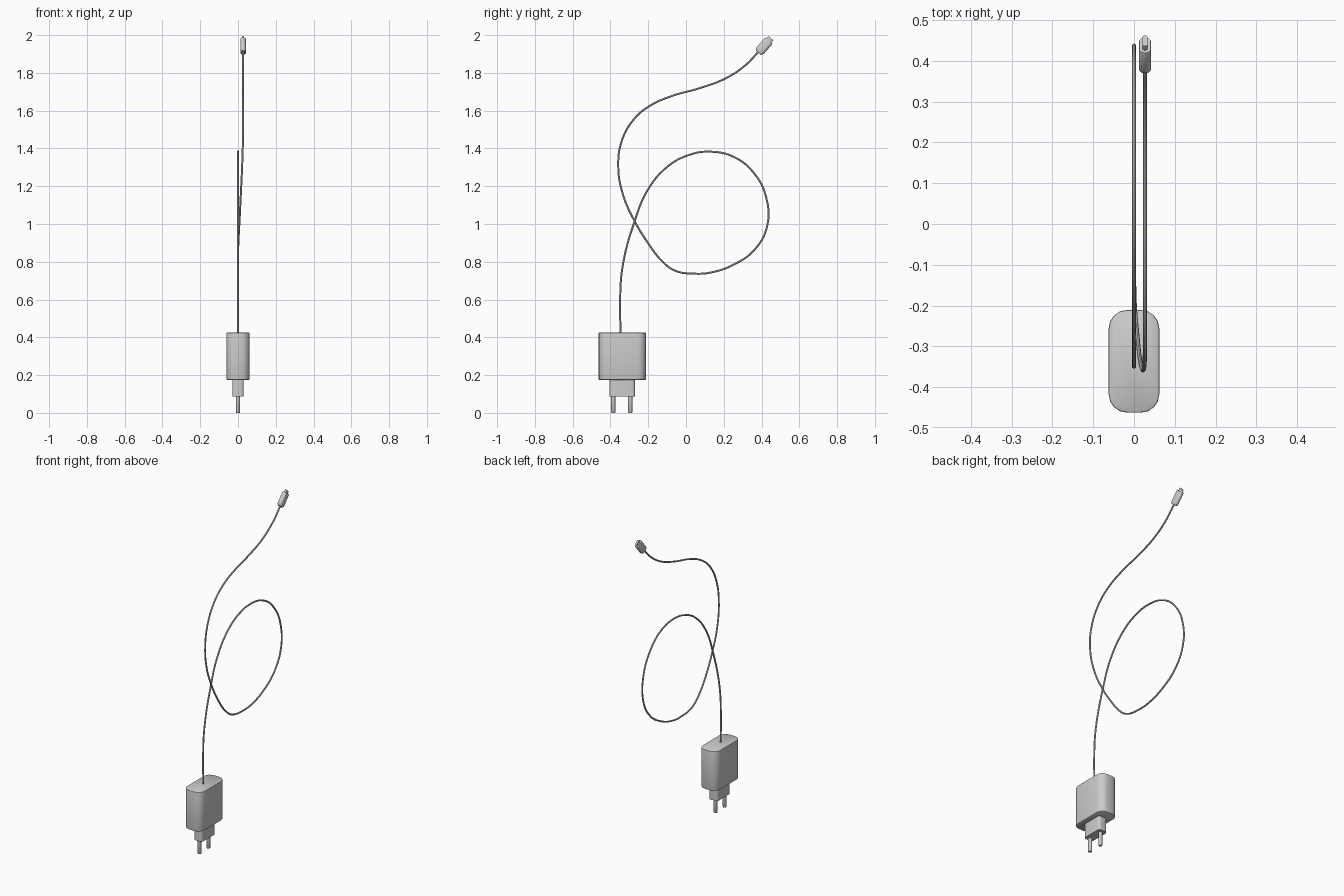
import bpy, bmesh
from math import sin, cos, pi, radians
from mathutils import Vector, Matrix

if "Cube" in bpy.data.objects:
    bpy.data.objects.remove(bpy.data.objects["Cube"])


def rounded_rect(hx, hy, r, z, seg=4):
    """Ring of points for a rounded rectangle at height z."""
    ring = []
    for q, (sx, sy) in enumerate([(1, 1), (-1, 1), (-1, -1), (1, -1)]):
        for i in range(seg + 1):
            a = (q + i / seg) * pi / 2
            ring.append(Vector((sx * (hx - r) + r * cos(a), sy * (hy - r) + r * sin(a), z)))
    return ring


def smooth(ob, angle):
    bpy.ops.object.select_all(action='DESELECT')
    ob.select_set(True)
    bpy.context.view_layer.objects.active = ob
    if ob.type == 'CURVE':
        bpy.ops.object.convert(target='MESH')
    bpy.ops.object.shade_smooth_by_angle(angle=radians(angle))


def loft(name, sections, matrix):
    """Closed solid through rounded-rectangle sections (hx, hy, r, z)."""
    bm = bmesh.new()
    rings = [[bm.verts.new(matrix @ p) for p in rounded_rect(*s)] for s in sections]
    n = len(rings[0])
    for a, b in zip(rings, rings[1:]):
        for i in range(n):
            j = (i + 1) % n
            bm.faces.new((a[i], a[j], b[j], b[i]))
    bm.faces.new(rings[0][::-1])
    bm.faces.new(rings[-1])
    me = bpy.data.meshes.new(name)
    bm.to_mesh(me)
    bm.free()
    ob = bpy.data.objects.new(name, me)
    bpy.context.collection.objects.link(ob)
    smooth(ob, 35)


# Adapter housing with softened top and bottom edges
base = Matrix.Translation((0, -0.337, 0))
loft("adapter_body", [(0.058, 0.122, 0.041, 0.175), (0.061, 0.125, 0.044, 0.177),
                      (0.062, 0.126, 0.045, 0.181), (0.062, 0.126, 0.045, 0.419),
                      (0.061, 0.125, 0.044, 0.423), (0.058, 0.122, 0.041, 0.425)], base)

# Plug block below the housing
loft("plug_block", [(0.029, 0.066, 0.013, 0.086), (0.030, 0.067, 0.014, 0.087),
                    (0.030, 0.067, 0.014, 0.180)], base)

# Two round pins
for side, y in (("left", -0.045), ("right", 0.045)):
    loft("pin_" + side, [(0.009, 0.009, 0.0089, 0), (0.011, 0.011, 0.0109, 0.003),
                         (0.011, 0.011, 0.0109, 0.095)],
         Matrix.Translation((0, -0.340 + y, 0)))

# Looping cable: (y, z) path, first pass flat at x = 0, then shifting sideways
flat = [(-.346, .415), (-.349, .60), (-.335, .78), (-.272, 1.015),
        (-.203, 1.180), (-.098, 1.304), (.014, 1.365), (.129, 1.383), (.256, 1.354),
        (.361, 1.268), (.426, 1.135), (.428, .983), (.361, .862), (.256, .787),
        (.135, .744), (.045, .737), (-.060, .754), (-.129, .806)]
shifted = [(.002, -.203, .902), (.008, -.272, 1.015), (.015, -.335, 1.16),
           (.022, -.359, 1.31), (.026, -.340, 1.440), (.027, -.280, 1.550),
           (.027, -.193, 1.625), (.027, -.077, 1.677), (.027, .071, 1.719),
           (.027, .203, 1.768), (.027, .309, 1.836), (.027, .386, 1.914)]
path = [(0, y, z) for y, z in flat] + shifted
cu = bpy.data.curves.new("cable", 'CURVE')
cu.dimensions = '3D'
cu.bevel_depth = 0.0052
cu.bevel_resolution = 2
cu.resolution_u = 6
cu.use_fill_caps = True
sp = cu.splines.new('BEZIER')
sp.bezier_points.add(len(path) - 1)
for bp, co in zip(sp.bezier_points, path):
    bp.co = co
    bp.handle_left_type = bp.handle_right_type = 'AUTO'
cable = bpy.data.objects.new("cable", cu)
bpy.context.collection.objects.link(cable)
smooth(cable, 40)

# Connector grip and metal tip, tilted along the cable end
tilt = Matrix.Translation((0.027, 0.383, 1.907)) @ Matrix.Rotation(radians(-41), 4, 'X')
loft("connector_grip", [(0.011, 0.017, 0.0105, 0), (0.0148, 0.024, 0.0135, 0.008),
                        (0.0148, 0.026, 0.014, 0.016), (0.0148, 0.026, 0.014, 0.083),
                        (0.0138, 0.025, 0.013, 0.085)], tilt)
loft("connector_tip", [(0.006, 0.017, 0.0058, 0.080), (0.006, 0.017, 0.0058, 0.102)], tilt)
